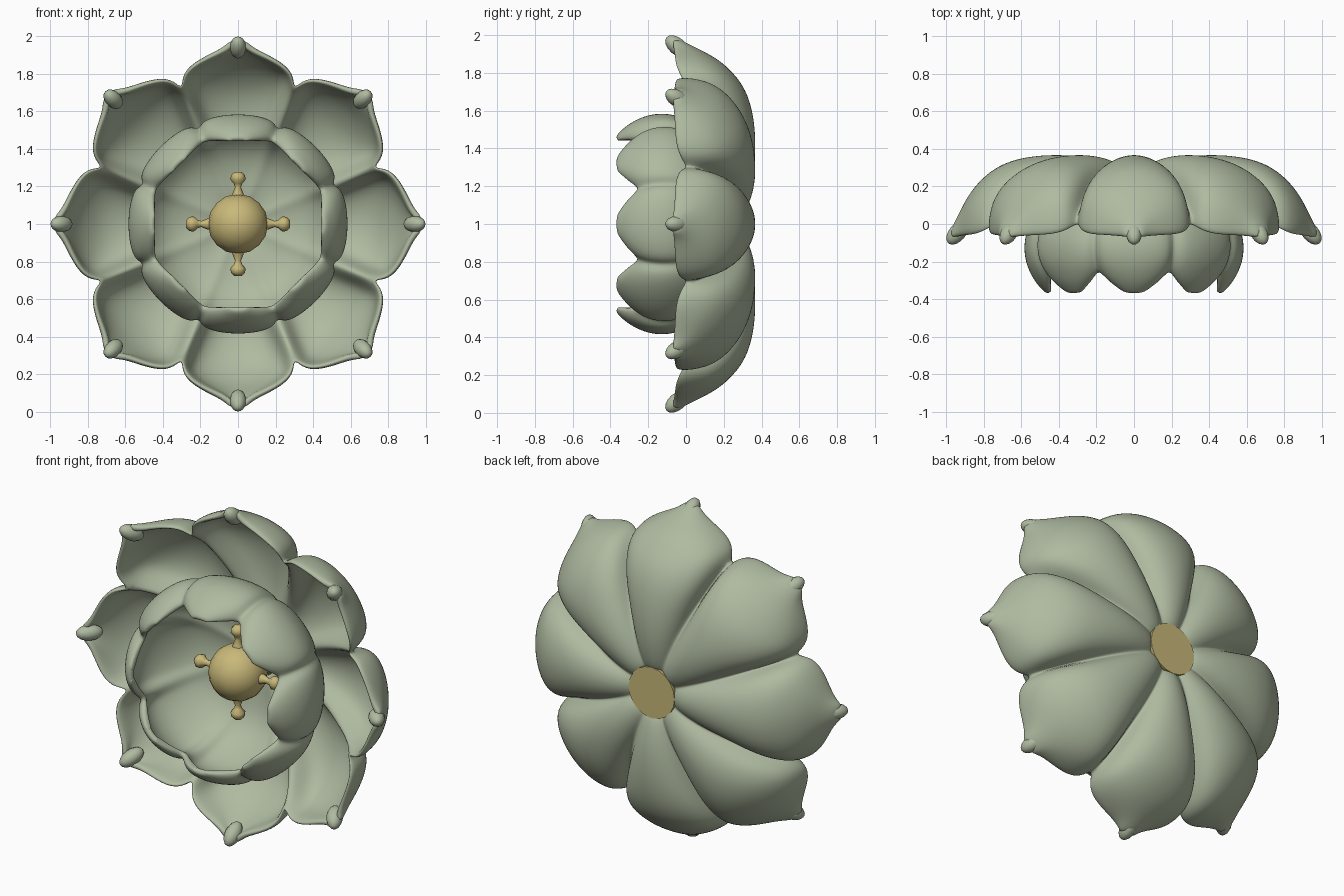
import bpy, bmesh, math
from mathutils import Matrix, Vector

if "Cube" in bpy.data.objects:
    bpy.data.objects.remove(bpy.data.objects["Cube"])

CENTRE = Vector((0, 0, 1))
PETALS = 8
WEDGE = math.tan(math.pi / PETALS)


def material(name, rgb):
    m = bpy.data.materials.new(name)
    m.diffuse_color = (*rgb, 1)
    m.use_nodes = True
    m.node_tree.nodes["Principled BSDF"].inputs["Base Color"].default_value = m.diffuse_color
    return m


GREEN = material("sage green", (0.43, 0.495, 0.355))
GOLD = material("soft gold", (0.58, 0.48, 0.19))


def add_object(name, bm, mat, angle=0.0):
    me = bpy.data.meshes.new(name)
    bm.to_mesh(me)
    bm.free()
    me.materials.append(mat)
    for p in me.polygons:
        p.use_smooth = True
    ob = bpy.data.objects.new(name, me)
    bpy.context.collection.objects.link(ob)
    # turn around the flower's front-to-back axis
    ob.matrix_world = Matrix.Translation(CENTRE) @ Matrix.Rotation(angle, 4, 'Y')
    return ob


def whorl(name, stations, thickness, fullness, across=8):
    """Ring of cupped petals, joined side by side up to the valleys.
    Station: mid radius, mid y, edge radius, edge y, half width (None = joined)."""
    bm = bmesh.new()
    for p in range(PETALS):
        turn = Matrix.Rotation(p * 2 * math.pi / PETALS, 4, 'Y')
        rows = []
        for i, (rc, yc, re, ye, w) in enumerate(stations):
            w = re * WEDGE if w is None else w
            k = min(1, i / 4)          # rounder section further from the hub
            row = []
            for j in range(across + 1):
                f = 2 * j / across - 1
                a = f * math.pi / 2
                c = max(0.0, math.cos(a)) ** (1 + k * (fullness - 1)) if 0 < j < across else 0.0
                t = w * ((1 - k) * f + k * math.sin(a))
                row.append(bm.verts.new(turn @ Vector((t, ye + (yc - ye) * c, re + (rc - re) * c))))
            rows.append(row)
        for lo, hi in zip(rows, rows[1:]):
            for j in range(across):
                bm.faces.new((lo[j], hi[j], hi[j + 1], lo[j + 1]))
    bmesh.ops.remove_doubles(bm, verts=bm.verts[:], dist=0.0005)
    ob = add_object(name, bm, GREEN)
    sol = ob.modifiers.new("thickness", 'SOLIDIFY')
    sol.thickness = thickness
    sol.offset = -1
    sub = ob.modifiers.new("smooth", 'SUBSURF')
    sub.levels = sub.render_levels = 2
    return ob


def lathe(name, profile, mat, segments, axis_turn, angle=0.0):
    """Spin (radius, height) points around z, then turn the part to its axis."""
    bm = bmesh.new()
    rings = []
    for r, h in profile:
        rings.append([bm.verts.new((r * math.cos(2 * math.pi * k / segments),
                                    r * math.sin(2 * math.pi * k / segments), h))
                      for k in range(segments)])
    for a, b in zip(rings, rings[1:]):
        for k in range(segments):
            n = (k + 1) % segments
            bm.faces.new((a[k], a[n], b[n], b[k]))
    bm.faces.new(rings[0][::-1])
    bm.faces.new(rings[-1])
    bm.transform(axis_turn)
    ob = add_object(name, bm, mat, angle)
    ob.data.set_sharp_from_angle(angle=math.radians(50))
    return ob


# Wide outer petals: deep boats that taper to a small tip
whorl("outer_petals", [
    (0.12, 0.315, 0.12, 0.305, None),
    (0.22, 0.350, 0.22, 0.310, None),
    (0.35, 0.370, 0.35, 0.280, None),
    (0.50, 0.370, 0.50, 0.200, None),
    (0.63, 0.350, 0.635, 0.100, None),
    (0.73, 0.310, 0.73, 0.010, None),
    (0.80, 0.255, 0.80, -0.035, 0.305),
    (0.86, 0.190, 0.86, -0.058, 0.245),
    (0.905, 0.115, 0.905, -0.060, 0.160),
    (0.945, 0.030, 0.94, -0.065, 0.080),
    (0.985, -0.045, 0.98, -0.070, 0.040),
], 0.035, 0.7)

# Inner petals: close upward into a scalloped cup
whorl("inner_petals", [
    (0.09, 0.255, 0.09, 0.250, None),
    (0.28, 0.245, 0.27, 0.230, None),
    (0.44, 0.185, 0.41, 0.160, None),
    (0.55, 0.030, 0.49, 0.010, None),
    (0.59, -0.090, 0.51, -0.100, None),
    (0.582, -0.190, 0.495, -0.190, None),
    (0.56, -0.250, 0.455, -0.255, None),
    (0.530, -0.305, 0.445, -0.300, 0.145),
    (0.495, -0.345, 0.445, -0.340, 0.090),
    (0.460, -0.378, 0.440, -0.372, 0.040),
], 0.04, 0.8)

# Thick tip on each outer petal, leaning forward
for i in range(PETALS):
    bm = bmesh.new()
    bmesh.ops.create_uvsphere(bm, u_segments=12, v_segments=8, radius=1)
    bm.transform(Matrix.Translation((0, -0.046, 0.940)) @ Matrix.Rotation(math.radians(50), 4, 'X')
                 @ Matrix.Diagonal((0.044, 0.045, 0.075, 1)))
    add_object(f"petal_tip_{i + 1}", bm, GREEN, i * 2 * math.pi / PETALS)

# Centre ball with its pole facing forward
bm = bmesh.new()
bmesh.ops.create_uvsphere(bm, u_segments=16, v_segments=10, radius=0.16,
                          matrix=Matrix.Rotation(math.pi / 2, 4, 'X'))
add_object("centre_ball", bm, GOLD)

# Stalk behind the ball, flaring to the round plate on the back
to_back = Matrix.Rotation(-math.pi / 2, 4, 'X')
lathe("stalk", [(0.09, 0.08), (0.09, 0.24), (0.15, 0.295), (0.15, 0.322)], GOLD, 20, to_back)

# Four stamens with knobbed ends
stamen = [(0.035, 0.13), (0.028, 0.165), (0.016, 0.195), (0.022, 0.215),
          (0.040, 0.235), (0.038, 0.258), (0.020, 0.276)]
for i in range(4):
    lathe(f"stamen_{i + 1}", stamen, GOLD, 8, Matrix.Identity(4), i * math.pi / 2)
